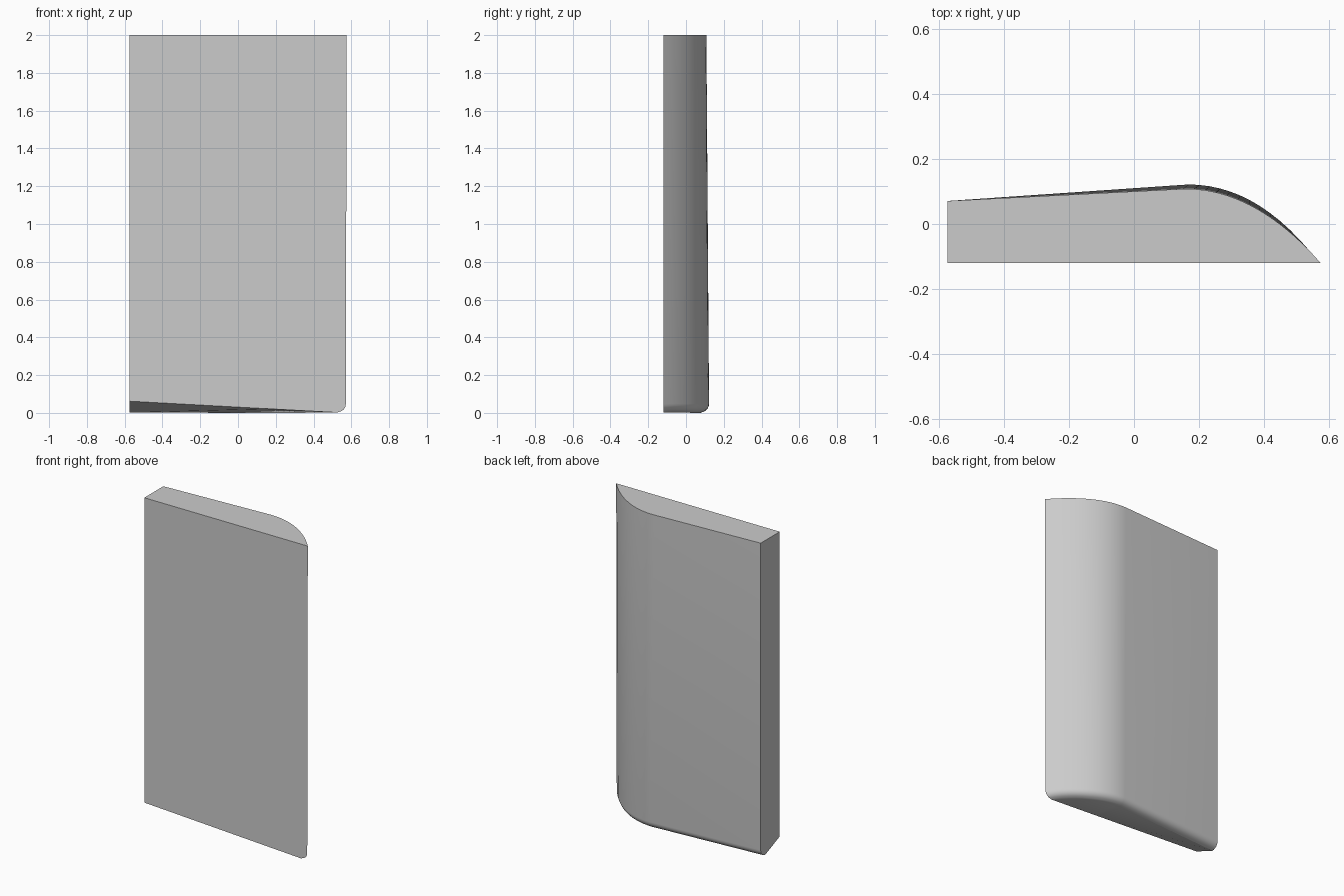
import bpy, bmesh, math
from mathutils import Vector
from mathutils.geometry import interpolate_bezier

cube = bpy.data.objects.get("Cube")
if cube:
    bpy.data.objects.remove(cube, do_unlink=True)

LEFT, FRONT, TOP = -0.575, -0.12, 2.0
RADIUS, STEPS, SEGMENTS = 0.045, 6, 14


def profile(*handles):
    """Back outline from the thick side edge round to the thin tip."""
    curve = interpolate_bezier(*[Vector((*h, 0)) for h in handles], SEGMENTS)
    return [Vector((LEFT, 0.071, 0))] + list(curve)


def inset_direction(points, i):
    """Inward direction, kept inside the flat side and front planes."""
    if i == 0:
        return Vector((0, -1, 0))
    if i == len(points) - 1:
        return Vector((-1, 0, 0))
    along = (points[i + 1] - points[i - 1]).normalized()
    return Vector((along.y, -along.x, 0))


def front_height(x):
    return 0.065 - 0.06 * (x - LEFT) / 1.1


def base_height(x, y):
    """Sloping underside, higher at the front of the thick side."""
    depth = max(0, min(1, (y - FRONT) / 0.15))
    return front_height(x) * (1 - depth) + 0.003 * depth


upper = profile((0.15, 0.108), (0.3, 0.114), (0.45, 0.025), (0.575, FRONT))
lower = profile((0.17, 0.122), (0.31, 0.12), (0.44, 0.05), (0.571, FRONT))

# Rings of the curved back: top edge, then the rounded lower edge
rings = [[p + Vector((0, 0, TOP)) for p in upper]]
for s in range(STEPS + 1):
    a = math.pi / 2 * s / STEPS
    ring = []
    for i, p in enumerate(lower):
        q = p + inset_direction(lower, i) * RADIUS * (1 - math.cos(a))
        q.y = max(q.y, FRONT)
        q.z = base_height(q.x, q.y) + RADIUS * (1 - math.sin(a))
        ring.append(q)
    rings.append(ring)
# The underside meets the rounded edge at its own lowest level
for q in rings[-1]:
    q.z = max(0, q.z - 0.003)

bm = bmesh.new()
grid = [[bm.verts.new(p) for p in ring] for ring in rings]
for a, b in zip(grid, grid[1:]):
    for i in range(len(a) - 1):
        bm.faces.new((a[i], b[i], b[i + 1], a[i + 1])).smooth = True

# Underside, ruled from the back edge to the straight front edge
low = grid[-1]
front = [bm.verts.new((v.co.x, FRONT, front_height(v.co.x) - 0.003))
         for v in low[:-1]] + [low[-1]]
for i in range(len(low) - 1):
    corners = dict.fromkeys((low[i], front[i], front[i + 1], low[i + 1]))
    bm.faces.new(list(corners))

# Flat top, front and thick side
top_front = bm.verts.new((LEFT, FRONT, TOP))
bm.faces.new(grid[0] + [top_front])
bm.faces.new([top_front] + front + [ring[-1] for ring in reversed(grid[:-1])])
bm.faces.new([top_front, front[0]] + [ring[0] for ring in reversed(grid)])
bmesh.ops.recalc_face_normals(bm, faces=bm.faces)

mesh = bpy.data.meshes.new("slab_body")
bm.to_mesh(mesh)
bm.free()
slab = bpy.data.objects.new("slab_body", mesh)
bpy.context.collection.objects.link(slab)

# Plain grey finish
grey = bpy.data.materials.new("light_grey")
grey.use_nodes = True
color = (0.6, 0.6, 0.6, 1)
grey.diffuse_color = color
grey.node_tree.nodes["Principled BSDF"].inputs["Base Color"].default_value = color
mesh.materials.append(grey)

bpy.ops.object.select_all(action='DESELECT')
slab.select_set(True)
bpy.context.view_layer.objects.active = slab
bpy.ops.object.shade_smooth_by_angle(angle=math.radians(30))
